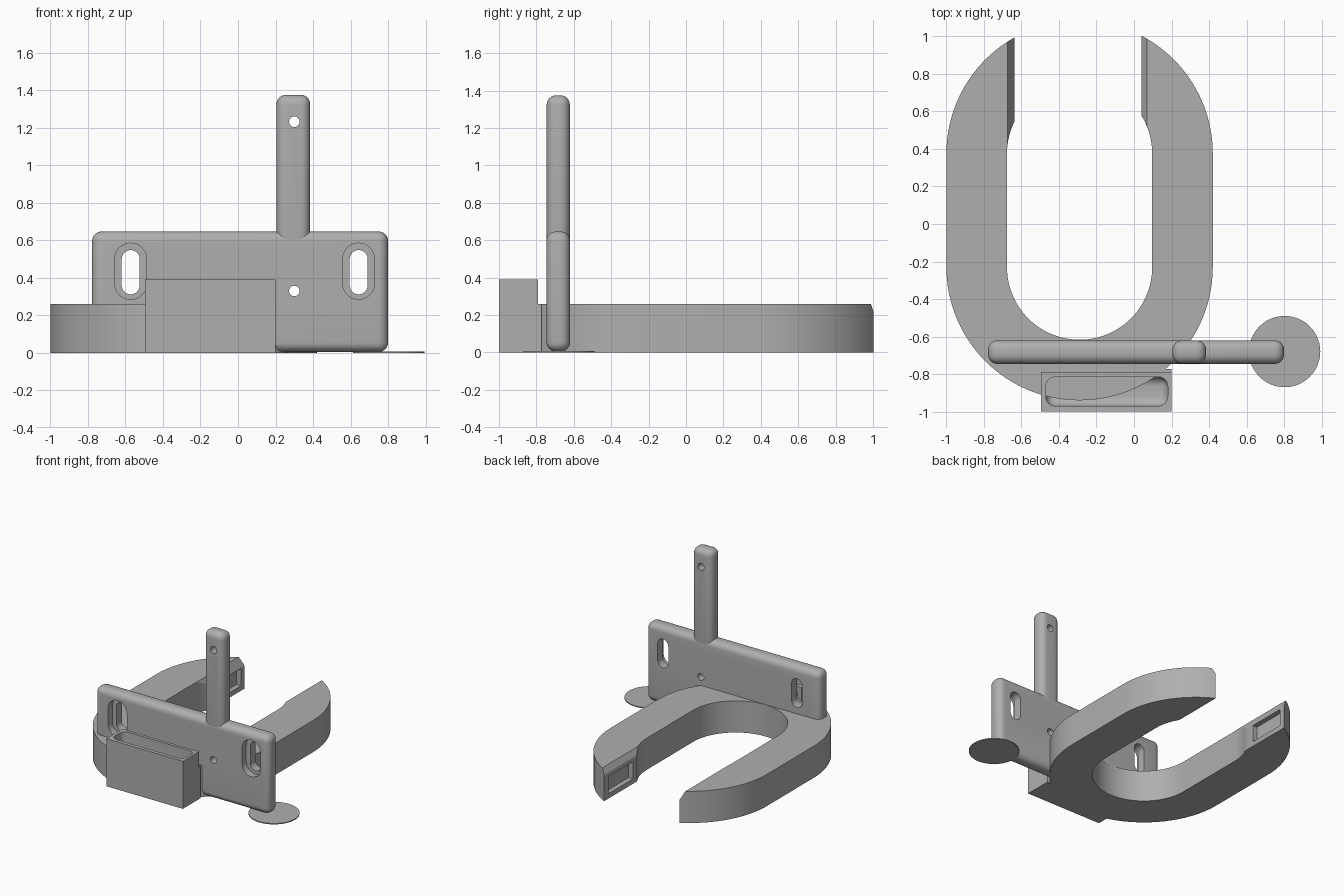
import bpy, bmesh
from math import sin, cos, pi, sqrt, asin, acos, radians

if "Cube" in bpy.data.objects:
    bpy.data.objects.remove(bpy.data.objects["Cube"], do_unlink=True)

GREY = (0.43, 0.43, 0.43, 1)
mat = bpy.data.materials.new("plain grey")
mat.use_nodes = True
mat.diffuse_color = GREY
mat.node_tree.nodes["Principled BSDF"].inputs["Base Color"].default_value = GREY


def prism(name, pts, lo, hi, axis="z"):
    """Extrude a 2D outline along z (outline in xy) or along y (outline in xz)."""
    bm = bmesh.new()
    place = (lambda a, b, h: (a, b, h)) if axis == "z" else (lambda a, b, h: (a, h, b))
    bottom = [bm.verts.new(place(a, b, lo)) for a, b in pts]
    top = [bm.verts.new(place(a, b, hi)) for a, b in pts]
    bm.faces.new(bottom)
    bm.faces.new(top)
    n = len(pts)
    for i in range(n):
        j = (i + 1) % n
        bm.faces.new((bottom[i], bottom[j], top[j], top[i]))
    bmesh.ops.recalc_face_normals(bm, faces=bm.faces)
    mesh = bpy.data.meshes.new(name)
    bm.to_mesh(mesh)
    bm.free()
    mesh.materials.append(mat)
    ob = bpy.data.objects.new(name, mesh)
    bpy.context.collection.objects.link(ob)
    return ob


def block(name, x, y, z):
    return prism(name, [(x[0], y[0]), (x[1], y[0]), (x[1], y[1]), (x[0], y[1])], *z)


def arc(cx, cy, r, a0, a1, n=24):
    return [(cx + r * cos(a0 + (a1 - a0) * i / n), cy + r * sin(a0 + (a1 - a0) * i / n))
            for i in range(n + 1)]


def slot(cx, cz, r, half):
    """Upright stadium outline."""
    return arc(cx, cz + half, r, 0, pi, 16) + arc(cx, cz - half, r, pi, 2 * pi, 16)


def apply_mod(ob, mod):
    bpy.context.view_layer.objects.active = ob
    bpy.ops.object.modifier_apply(modifier=mod.name)


def rounded(ob, width):
    m = ob.modifiers.new("round", "BEVEL")
    m.width, m.segments, m.limit_method = width, 6, "ANGLE"
    apply_mod(ob, m)
    return ob


def cut(ob, cutter):
    m = ob.modifiers.new("cut", "BOOLEAN")
    m.operation, m.solver, m.object = "DIFFERENCE", "EXACT", cutter
    apply_mod(ob, m)
    bpy.data.objects.remove(cutter, do_unlink=True)


def smooth(ob, angle=25):
    bpy.ops.object.select_all(action="DESELECT")
    ob.select_set(True)
    bpy.context.view_layer.objects.active = ob
    bpy.ops.object.shade_smooth_by_angle(angle=radians(angle))


# Open loop: a stadium ring with its back end cut away
CX, Y0, Y1, R, r = -0.29, -0.23, 0.375, 0.71, 0.387
LEFT, RIGHT, TOP = -0.638, 0.04, 0.26


def end_angle(x, radius):
    return acos((x - CX) / radius)


outline = (arc(CX, Y1, R, end_angle(LEFT, R), pi)
           + arc(CX, Y0, R, pi, 2 * pi, 48)
           + arc(CX, Y1, R, 0, end_angle(RIGHT, R))
           + arc(CX, Y1, r, end_angle(RIGHT, r), 0, 12)
           + arc(CX, Y0, r, 2 * pi, pi, 48)
           + arc(CX, Y1, r, pi, end_angle(LEFT, r), 12))
loop = prism("open_loop", outline, 0, TOP)

# Sloped top edges and shallow pockets on the two loop ends
for side, inward, slope_x, slope_z in ((LEFT, -1, 0.036, 0.07), (RIGHT, 1, 0.028, 0.045)):
    px, pz = side + inward * slope_x, TOP
    dx, dz = inward * slope_x, slope_z
    cut(loop, prism("slope_cutter",
                    [(px + dx, pz + dz), (side - dx, TOP - 2 * dz), (side - dx, pz + dz)],
                    0.3, 1.1, "y"))
    xs = sorted((side - inward * 0.1, side + inward * 0.04))
    cut(loop, block("pocket_cutter", xs, (0.63, 0.95), (0.04, 0.18)))
smooth(loop)

# Front tray with rounded hollow, and the web joining it to the loop
tray = block("front_tray", (-0.495, 0.2), (-1.0, -0.79), (0, 0.39))
cut(tray, rounded(block("hollow_cutter", (-0.47, 0.18), (-0.97, -0.815), (0.06, 0.6)), 0.05))
smooth(tray)
block("tray_web", (-0.4, 0.2), (-0.795, -0.772), (0, TOP))

# Upright plate with two recessed slots and a pin hole
plate = rounded(block("upright_plate", (-0.778, 0.8), (-0.746, -0.62), (0.005, 0.647)), 0.05)
for x in (-0.572, 0.643):
    cut(plate, prism("recess_cutter", slot(x, 0.435, 0.085, 0.065), -0.9, -0.69, "y"))
    cut(plate, prism("slot_cutter", slot(x, 0.43, 0.048, 0.07), -0.9, -0.5, "y"))
cut(plate, prism("hole_cutter", slot(0.3, 0.33, 0.028, 0), -0.9, -0.5, "y"))
smooth(plate)

# Tall post with a pin hole
post = rounded(block("tall_post", (0.205, 0.385), (-0.745, -0.621), (0.5, 1.375)), 0.05)
cut(post, prism("hole_cutter", slot(0.3, 1.232, 0.028, 0), -0.9, -0.5, "y"))
smooth(post)

# Thin round foot pad under the plate corner
pad = prism("foot_pad", arc(0.803, -0.68, 0.19, 0, 2 * pi, 48)[:-1], 0, 0.008)
smooth(pad)
